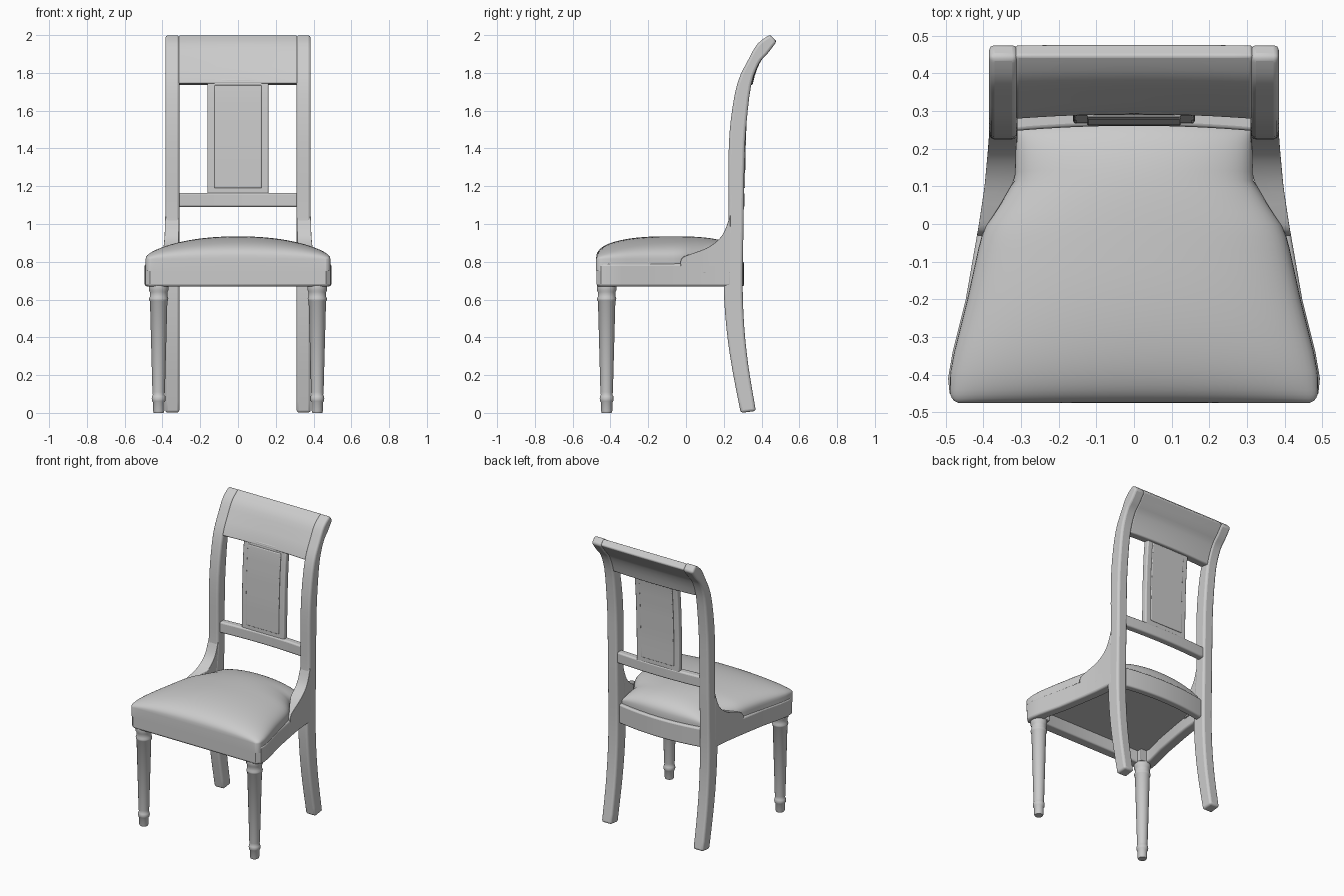
import bpy, bmesh, math
from mathutils import Vector

cube = bpy.data.objects.get("Cube")
if cube:
    bpy.data.objects.remove(cube, do_unlink=True)

grey = bpy.data.materials.new("plain_grey")
grey.use_nodes = True
colour = (0.6, 0.6, 0.6, 1)
grey.diffuse_color = colour
grey.node_tree.nodes["Principled BSDF"].inputs["Base Color"].default_value = colour


def finish(name, bm, bevel=0.0, angle=40):
    bmesh.ops.recalc_face_normals(bm, faces=bm.faces)
    mesh = bpy.data.meshes.new(name)
    bm.to_mesh(mesh)
    bm.free()
    ob = bpy.data.objects.new(name, mesh)
    bpy.context.collection.objects.link(ob)
    mesh.materials.append(grey)
    if bevel:
        mod = ob.modifiers.new("round_edges", "BEVEL")
        mod.width = bevel
        mod.segments = 3
        mod.limit_method = "ANGLE"
        mod.angle_limit = math.radians(50)
    bpy.ops.object.select_all(action="DESELECT")
    bpy.context.view_layer.objects.active = ob
    ob.select_set(True)
    bpy.ops.object.shade_smooth_by_angle(angle=math.radians(angle))
    return ob


def loft(name, rings, bevel=0.0, angle=40):
    """Skin a row of equal closed rings and cap both ends."""
    bm = bmesh.new()
    rows = [[bm.verts.new(p) for p in ring] for ring in rings]
    n = len(rows[0])
    for a, b in zip(rows, rows[1:]):
        for i in range(n):
            j = (i + 1) % n
            bm.faces.new((a[i], a[j], b[j], b[i]))
    bm.faces.new(rows[0])
    bm.faces.new(rows[-1])
    return finish(name, bm, bevel, angle)


def smooth(points, steps=3):
    """Catmull-Rom curve through points of any dimension."""
    pts = [Vector(p) for p in points]
    out = []
    for i in range(len(pts) - 1):
        a, b, c, d = pts[max(i - 1, 0)], pts[i], pts[i + 1], pts[min(i + 2, len(pts) - 1)]
        for k in range(steps):
            t = k / steps
            out.append(b + (c - a) * (t / 2) + (a * 2 - b * 5 + c * 4 - d) * (t * t / 2)
                       + (b * 3 - a - c * 3 + d) * (t ** 3 / 2))
    return out + [pts[-1]]


def lerp_table(table, v):
    for (a, fa), (b, fb) in zip(table, table[1:]):
        if v <= b:
            t = max(0, (v - a) / (b - a))
            return fa + (fb - fa) * t
    return table[-1][1]


SIDES = (("left", 1), ("right", -1))

# Rear posts: front y, front z, back y, back z, from foot to scroll
POST = [(.29, 0, .37, .01), (.245, .23, .33, .25), (.215, .44, .308, .46),
        (.20, .66, .30, .66), (.208, .85, .302, .85), (.225, 1.02, .305, 1.02),
        (.225, 1.35, .31, 1.35), (.237, 1.55, .32, 1.53), (.272, 1.745, .345, 1.735),
        (.33, 1.87, .387, 1.85), (.38, 1.955, .43, 1.90), (.445, 2.003, .48, 1.965)]
for side, s in SIDES:
    loft(side + "_rear_post", [[(s * .31, f, fz), (s * .385, f, fz), (s * .385, b, bz), (s * .31, b, bz)]
                               for f, fz, b, bz in smooth(POST)], .014)

# Crest rail: same scroll, slightly thinner and bowed
scroll = smooth(POST)[24:]
fronts = [(f * .93 + b * .07, fz * .93 + bz * .07) for f, fz, b, bz in scroll]
backs = [(b * .93 + f * .07, bz * .93 + fz * .07) for f, fz, b, bz in scroll]
outline = fronts + backs[::-1]
crest = []
for i in range(13):
    x = -.315 + .63 * i / 12
    crest.append([(x, y + .012 * (1 - (x / .315) ** 2) * max(0, (2 - z) * 4), z) for y, z in outline])
loft("crest_rail", crest, .008)


def bowed_rail(name, half, y, depth, z0, z1, bow, bevel):
    rings = []
    for i in range(17):
        x = -half + 2 * half * i / 16
        f = y + bow * (1 - (x / half) ** 2)
        rings.append([(x, f, z0), (x, f, z1), (x, f + depth, z1), (x, f + depth, z0)])
    return loft(name, rings, bevel)


bowed_rail("lower_back_rail", .32, .247, .05, 1.09, 1.165, .014, .01)
bowed_rail("rear_seat_rail", .32, .225, .05, .67, .80, .033, .01)

# Back splat with a thin upholstered panel on each face
SPLAT = [(1.15, .267), (1.35, .268), (1.55, .275), (1.70, .285), (1.77, .295)]


def splat(name, half, y0, y1, low, high, bevel):
    rings = []
    for i in range(13):
        z = low + (high - low) * i / 12
        y = lerp_table(SPLAT, z)
        rings.append([(-half, y + y0, z), (half, y + y0, z), (half, y + y1, z), (-half, y + y1, z)])
    loft(name, rings, bevel)


splat("back_splat", .162, 0, .04, 1.15, 1.77, .008)
splat("splat_panel", .125, -.006, .046, 1.19, 1.735, .005)

# Seat frame: one U-shaped rail, rear end to rear end
EDGE = [(-.45, .494), (-.40, .493), (-.34, .482), (-.2, .447), (0, .412), (.1, .397), (.2, .388), (.24, .385)]
path = [(x, y, x - .07, y) for y, x in EDGE[::-1][:-2]]
path += [(.494, -.41, .412, -.385), (.49, -.45, .408, -.40), (.465, -.473, .39, -.405)]
path += [(-a, b, -c, d) for a, b, c, d in path[::-1]]
loft("seat_frame", [[(a, b, .67), (a, b, .79), (c, d, .79), (c, d, .67)] for a, b, c, d in path], .012)

# Swept arms joining the frame to the posts
SWEEP = [(-.03, .80), (-.015, .825), (.03, .843), (.11, .873), (.17, .915), (.205, .965), (.235, 1.05)]
INNER = [(-.03, .398), (0, .388), (.05, .355), (.12, .315), (.3, .31)]
for side, s in SIDES:
    rings = []
    for y, z in smooth(SWEEP):
        out, inn = lerp_table(EDGE, y), lerp_table(INNER, y)
        rings.append([(s * out, y, .74), (s * out, y, z), (s * inn, y, z), (s * inn, y, .74)])
    loft(side + "_swept_arm", rings, .006)

# Cushion: domed grid between the frame edges
N = 36
CUSHION = [(-.476, .466), (-.468, .482), (-.45, .489), (-.40, .489), (-.34, .478), (-.2, .443),
           (-.04, .408), (0, .392), (.05, .36), (.12, .318), (.3, .312)]
bm = bmesh.new()
grid, base = [], []
for j in range(N + 1):
    v = math.sin(math.pi * (j / N - .5))
    y = -.1 + v * (.376 if v < 0 else .385)
    w = lerp_table(CUSHION, y)
    row, low = [], []
    for i in range(N + 1):
        u = math.sin(math.pi * (i / N - .5))
        yy = y - (.033 * u * u * v ** 3 if v > 0 else 0)
        across = max(0, 1 - u * u) ** .42
        along = max(0, 1 - abs(v) ** (2.2 if v < 0 else 3)) ** .38
        row.append(bm.verts.new((u * w, yy, .815 + .12 * across * along)))
        low.append(bm.verts.new((u * w, yy, .75)))
    grid.append(row)
    base.append(low)
for j in range(N):
    for i in range(N):
        for g in (grid, base):
            bm.faces.new((g[j][i], g[j][i + 1], g[j + 1][i + 1], g[j + 1][i]))
for k in range(N):
    for a, b in (((0, k), (0, k + 1)), ((N, k), (N, k + 1)), ((k, 0), (k + 1, 0)), ((k, N), (k + 1, N))):
        bm.faces.new([g[p][q] for g, (p, q) in ((grid, a), (grid, b), (base, b), (base, a))])
finish("seat_cushion", bm, 0, 60)

# Front legs: turned profile under a hidden square block
TURNED = [(.026, 0), (.03, .01), (.03, .055), (.035, .062), (.037, .075), (.035, .088), (.031, .095),
          (.033, .11), (.046, .59), (.05, .595), (.051, .605), (.047, .615), (.047, .64),
          (.052, .65), (.052, .67), (.05, .69)]
for side, s in SIDES:
    rings = [[(s * .42 + r * math.cos(math.tau * k / 32), -.42 + r * math.sin(math.tau * k / 32), z)
              for k in range(32)] for r, z in TURNED]
    loft(side + "_front_leg", rings, 0, 45)
    loft(side + "_corner_block", [[(s * .42 + a * .05, -.42 + b * .05, z) for a, b in
                                   ((-1, -1), (1, -1), (1, 1), (-1, 1))] for z in (.675, .77)], .005)
